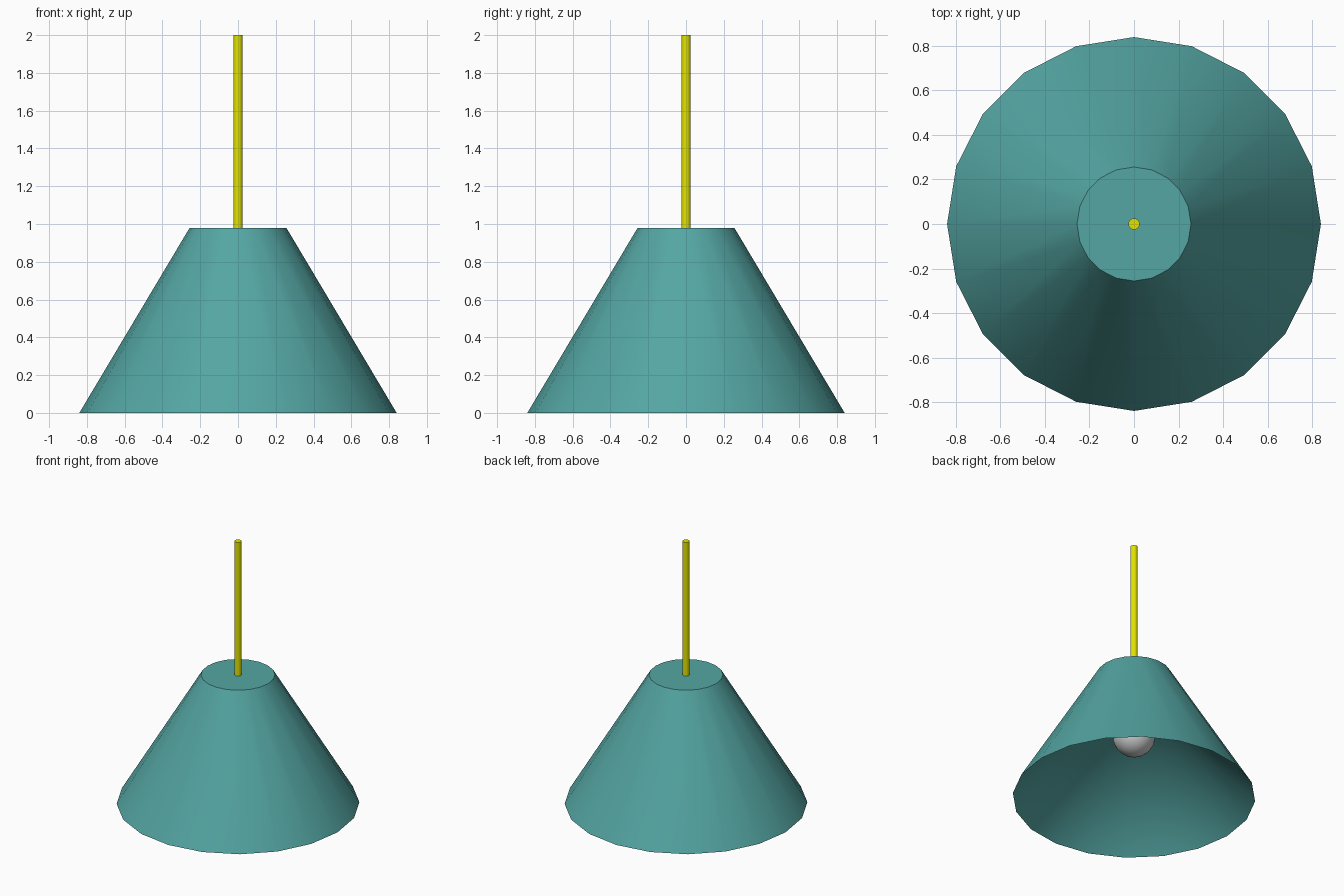
import bpy
import bmesh

if "Cube" in bpy.data.objects:
    bpy.data.objects.remove(bpy.data.objects["Cube"])

SHADE_H = 0.98
LINING_H = 0.84
teal = bpy.data.materials.new("teal")
teal.diffuse_color = (0.088, 0.38, 0.365, 1)
teal.use_nodes = True
teal.node_tree.nodes["Principled BSDF"].inputs["Base Color"].default_value = teal.diffuse_color
yellow = bpy.data.materials.new("yellow")
yellow.diffuse_color = (0.76, 0.76, 0.0, 1)
yellow.use_nodes = True
yellow.node_tree.nodes["Principled BSDF"].inputs["Base Color"].default_value = yellow.diffuse_color


def finish(name, mat=None):
    obj = bpy.context.object
    obj.name = name
    if mat:
        obj.data.materials.append(mat)
    bpy.ops.object.shade_smooth_by_angle()
    return obj


def cone(name, r_bottom, r_top, bottom, top, open_bottom=False, flip=False, mat=None):
    """20-sided cone or cylinder on the z axis, optionally open below or inside out."""
    bpy.ops.mesh.primitive_cone_add(vertices=20, radius1=r_bottom, radius2=r_top,
                                    depth=top - bottom, location=(0, 0, (bottom + top) / 2))
    mesh = bpy.context.object.data
    bm = bmesh.new()
    bm.from_mesh(mesh)
    if open_bottom:
        under = [f for f in bm.faces if f.normal.z < -0.9]
        bmesh.ops.delete(bm, geom=under, context='FACES_ONLY')
    if flip:
        bmesh.ops.reverse_faces(bm, faces=bm.faces)
    bm.to_mesh(mesh)
    bm.free()
    return finish(name, mat)


# Lamp shade: outer truncated cone and the pointed hollow inside it
cone("shade", 0.84, 0.256, 0, SHADE_H, open_bottom=True, mat=teal)
cone("shade_lining", 0.84, 0, 0, LINING_H, open_bottom=True, flip=True, mat=teal)

# Hanging rod, running through the lid down to the bulb
cone("hanging_rod", 0.025, 0.025, 0.6, 2.0, mat=yellow)

# Round bulb inside the shade
bpy.ops.mesh.primitive_uv_sphere_add(segments=24, ring_count=16, radius=0.147, location=(0, 0, 0.487))
finish("bulb")
